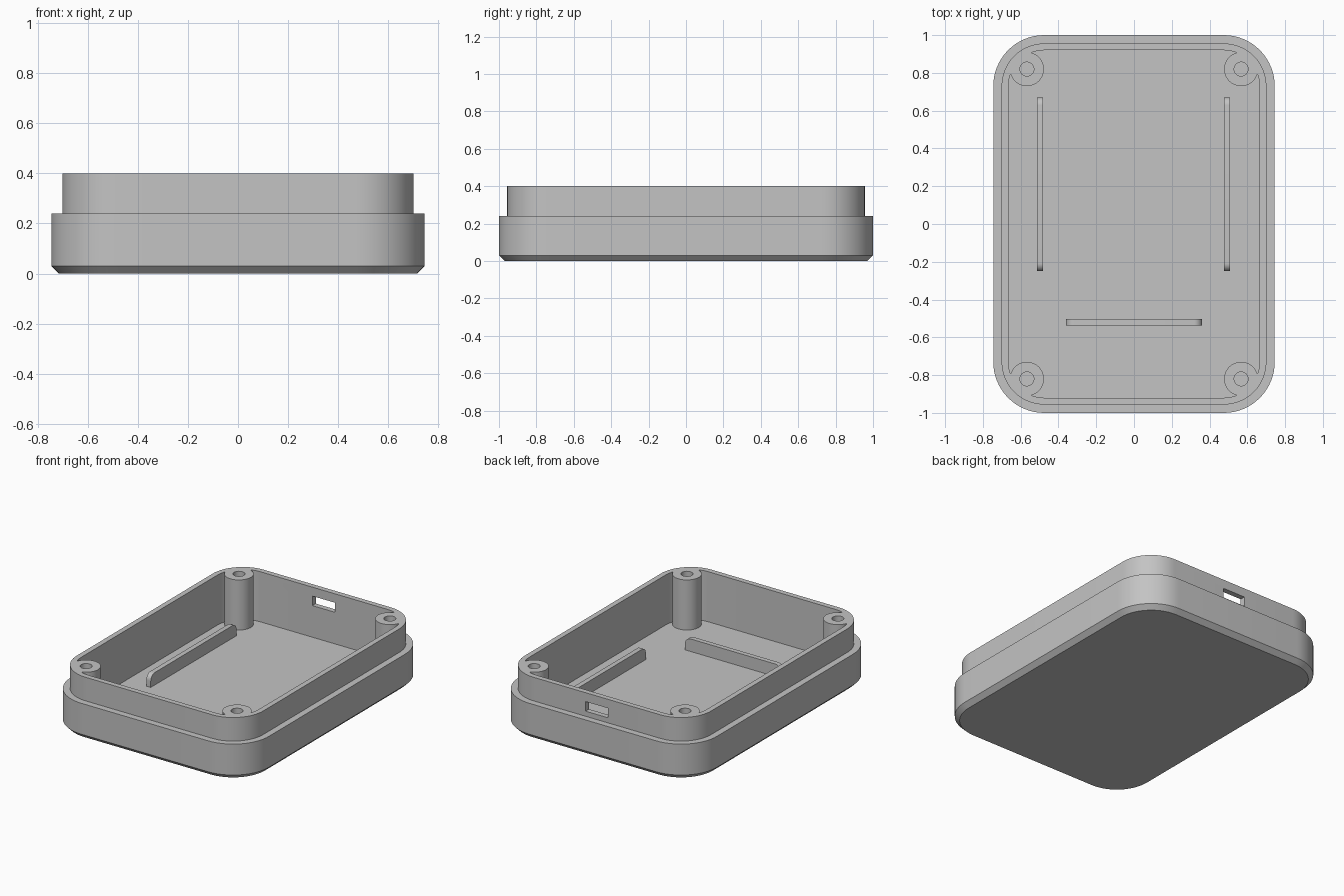
import bpy
import bmesh
from math import sin, cos, pi
from mathutils import Matrix, Vector

if "Cube" in bpy.data.objects:
    bpy.data.objects.remove(bpy.data.objects["Cube"])

HALF_X, HALF_Y, RADIUS = 0.745, 1.0, 0.27
STEP, TOP, FLOOR = 0.24, 0.4, 0.06
LIP_INSET, INNER_INSET, CHAMFER = 0.044, 0.08, 0.03
ARC_STEPS = 16

grey = bpy.data.materials.new("light grey plastic")
grey.use_nodes = True
colour = (0.55, 0.55, 0.55, 1)
grey.diffuse_color = colour
grey.node_tree.nodes["Principled BSDF"].inputs["Base Color"].default_value = colour


def make(name, bm):
    bmesh.ops.recalc_face_normals(bm, faces=bm.faces)
    mesh = bpy.data.meshes.new(name)
    bm.to_mesh(mesh)
    bm.free()
    mesh.materials.append(grey)
    obj = bpy.data.objects.new(name, mesh)
    bpy.context.collection.objects.link(obj)
    return obj


def activate(obj):
    bpy.ops.object.select_all(action='DESELECT')
    obj.select_set(True)
    bpy.context.view_layer.objects.active = obj


def smooth(obj):
    activate(obj)
    bpy.ops.object.shade_smooth_by_angle(angle=pi / 6)


def rounded_ring(bm, inset, z):
    # Rounded rectangle whose corners share centres at every inset
    r = RADIUS - inset
    ring = []
    for k, (sx, sy) in enumerate([(1, 1), (-1, 1), (-1, -1), (1, -1)]):
        for i in range(ARC_STEPS + 1):
            a = (k + i / ARC_STEPS) * pi / 2
            ring.append(bm.verts.new((sx * (HALF_X - RADIUS) + r * cos(a),
                                      sy * (HALF_Y - RADIUS) + r * sin(a), z)))
    return ring


def cylinder(name, x, y, radius, low, high):
    bm = bmesh.new()
    bmesh.ops.create_cone(bm, cap_ends=True, segments=48, radius1=radius,
                          radius2=radius, depth=high - low,
                          matrix=Matrix.Translation((x, y, (low + high) / 2)))
    return make(name, bm)


def combine(target, tool, operation):
    activate(target)
    mod = target.modifiers.new("combine", 'BOOLEAN')
    mod.operation, mod.solver, mod.object = operation, 'EXACT', tool
    bpy.ops.object.modifier_apply(modifier=mod.name)
    bpy.data.objects.remove(tool)


def rib(name, centre, length, turn):
    # Upright bar with rounded upper ends
    width, height, r = 0.033, 0.085, 0.042
    base, top, half = FLOOR - 0.01, FLOOR + height, length / 2
    points = [(-half, base), (half, base)]
    for side in range(2):
        for i in range(9):
            a = (side + i / 8) * pi / 2
            points.append(((1 - 2 * side) * (half - r) + r * cos(a), top - r + r * sin(a)))
    bm = bmesh.new()
    face = bm.faces.new([bm.verts.new((u, -width / 2, z)) for u, z in points])
    extruded = bmesh.ops.extrude_face_region(bm, geom=[face])["geom"]
    bmesh.ops.translate(bm, vec=Vector((0, width, 0)),
                        verts=[v for v in extruded if isinstance(v, bmesh.types.BMVert)])
    bm.transform(Matrix.Translation((*centre, 0)) @ Matrix.Rotation(turn, 4, 'Z'))
    smooth(make(name, bm))


# Tray: chamfered base, stepped lip and hollow interior
bm = bmesh.new()
profile = [(CHAMFER, 0), (0, CHAMFER), (0, STEP), (LIP_INSET, STEP),
           (LIP_INSET, TOP), (INNER_INSET, TOP), (INNER_INSET, FLOOR)]
rings = [rounded_ring(bm, inset, z) for inset, z in profile]
for a, b in zip(rings, rings[1:]):
    for i in range(len(a)):
        j = (i + 1) % len(a)
        bm.faces.new((a[i], a[j], b[j], b[i]))
bm.faces.new(rings[0])
bm.faces.new(rings[-1])
tray = make("case_tray", bm)

# Screw posts merged into the corners, then drilled
for sx in (-1, 1):
    for sy in (-1, 1):
        x, y = sx * 0.567, sy * 0.82
        combine(tray, cylinder("screw_post", x, y, 0.09, 0.03, TOP), 'UNION')
        combine(tray, cylinder("screw_hole", x, y, 0.037, 0.1, TOP + 0.1), 'DIFFERENCE')

# Port opening through the back lip
bm = bmesh.new()
bmesh.ops.create_cube(bm, size=1, matrix=Matrix.Translation((0, 0.96, 0.307))
                      @ Matrix.Diagonal((0.17, 0.2, 0.065, 1)))
combine(tray, make("port_cutter", bm), 'DIFFERENCE')
smooth(tray)

# Floor ribs
rib("left_rib", (0.493, 0.21), 0.92, pi / 2)
rib("right_rib", (-0.497, 0.21), 0.92, pi / 2)
rib("front_rib", (0, -0.52), 0.72, 0)
